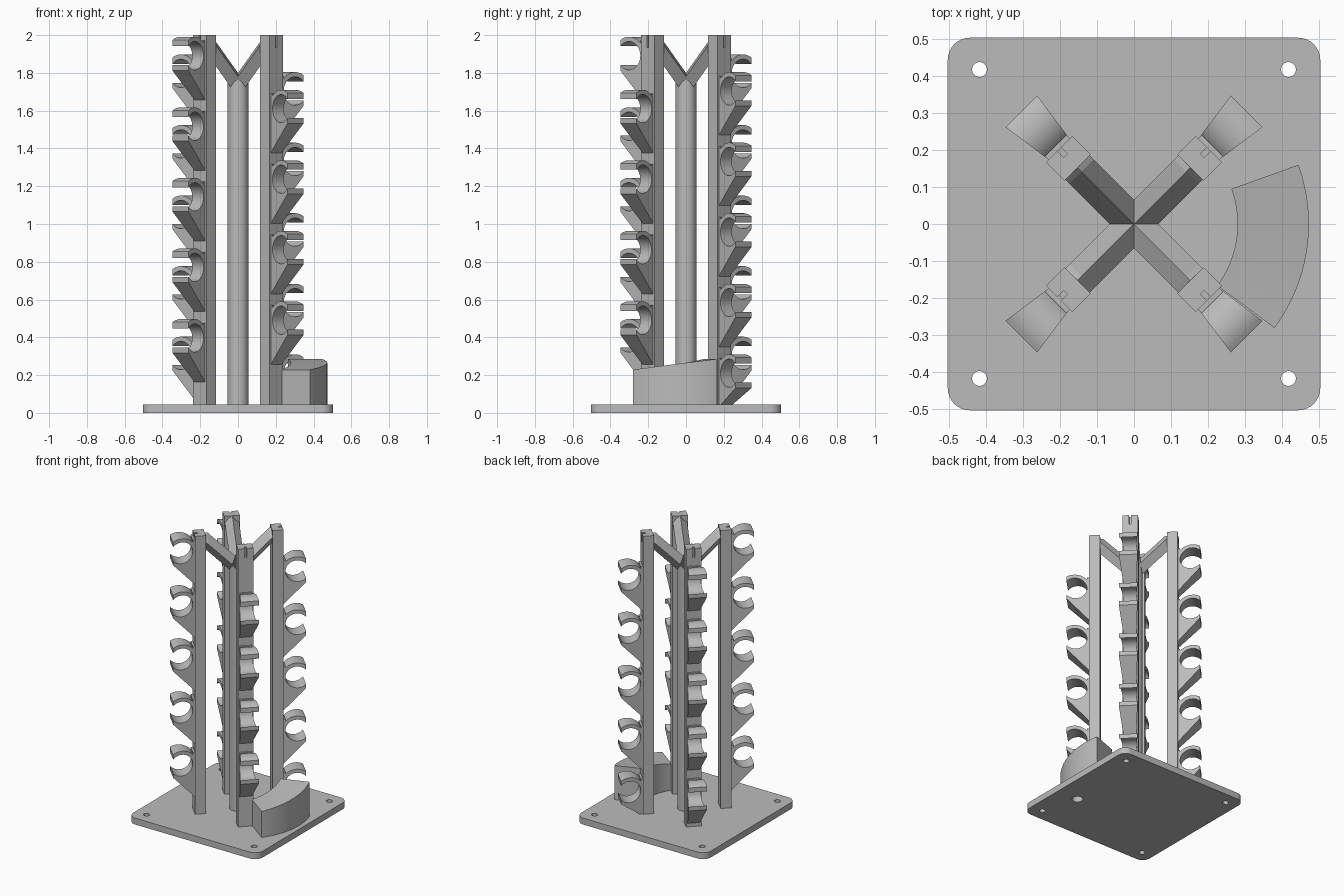
import bpy, bmesh
from math import sin, cos, radians, pi
from mathutils import Matrix

cube = bpy.data.objects.get("Cube")
if cube:
    bpy.data.objects.remove(cube, do_unlink=True)

grey = bpy.data.materials.new("plain grey")
grey.use_nodes = True
COLOUR = (0.5, 0.5, 0.5, 1)
grey.diffuse_color = COLOUR
grey.node_tree.nodes["Principled BSDF"].inputs["Base Color"].default_value = COLOUR


def loft(name, sections, turn=0):
    """Skin matching rings of points, cap both ends, turn about z."""
    bm = bmesh.new()
    rings = [[bm.verts.new(p) for p in s] for s in sections]
    n = len(rings[0])
    for a, b in zip(rings, rings[1:]):
        for i in range(n):
            j = (i + 1) % n
            bm.faces.new((a[i], a[j], b[j], b[i]))
    bm.faces.new(rings[0][::-1])
    bm.faces.new(rings[-1])
    bmesh.ops.recalc_face_normals(bm, faces=bm.faces)
    bm.transform(Matrix.Rotation(turn, 4, 'Z'))
    mesh = bpy.data.meshes.new(name)
    bm.to_mesh(mesh)
    bm.free()
    mesh.materials.append(grey)
    obj = bpy.data.objects.new(name, mesh)
    bpy.context.collection.objects.link(obj)
    return obj


def activate(obj):
    bpy.ops.object.select_all(action='DESELECT')
    obj.select_set(True)
    bpy.context.view_layer.objects.active = obj


def smooth(obj):
    activate(obj)
    bpy.ops.object.shade_smooth_by_angle(angle=radians(30))


def cut(obj, cutter):
    mod = obj.modifiers.new("cut", 'BOOLEAN')
    mod.operation, mod.solver, mod.object = 'DIFFERENCE', 'EXACT', cutter
    activate(obj)
    bpy.ops.object.modifier_apply(modifier=mod.name)
    bpy.data.objects.remove(cutter, do_unlink=True)


def arc(cx, cy, r, start, end, n):
    return [(cx + r * cos(radians(start + (end - start) * i / n)),
             cy + r * sin(radians(start + (end - start) * i / n))) for i in range(n + 1)]


def upright(name, outline, z0, z1, turn=0):
    return loft(name, [[(x, y, z) for x, y in outline] for z in (z0, z1)], turn)


def rod(name, x, y, r, z0, z1):
    return upright(name, arc(x, y, r, 0, 360, 32)[:-1], z0, z1)


def box(name, x0, x1, half, z0, z1, turn):
    return upright(name, [(x0, -half), (x1, -half), (x1, half), (x0, half)], z0, z1, turn)


# Base plate with rounded corners and screw holes
BASE_TOP = 0.045
SIDE, ROUND = 0.504, 0.06
inner = SIDE - ROUND
outline = []
for k, (sx, sy) in enumerate([(1, 1), (-1, 1), (-1, -1), (1, -1)]):
    outline += arc(sx * inner, sy * inner, ROUND, 90 * k, 90 * k + 90, 8)
base = upright("base_plate", outline, 0, BASE_TOP)
for sx in (-1, 1):
    for sy in (-1, 1):
        cut(base, rod("screw_cutter", sx * 0.418, sy * 0.418, 0.02, -0.1, 0.1))
cut(base, rod("socket_cutter", 0.34, -0.16, 0.035, -0.1, 0.1))
smooth(base)

# Curved ramp block, its top rising along the arc
sections = []
for i in range(25):
    t = i / 24
    a = radians(-36.5 + 56.3 * t)
    top = 0.228 + 0.057 * t
    sections.append([(r * cos(a), r * sin(a), z) for r, z in
                     ((0.28, 0.04), (0.473, 0.04), (0.473, top), (0.28, top))])
ramp = loft("ramp_block", sections)
cut(ramp, rod("socket_cutter", 0.34, -0.16, 0.035, -0.1, 0.18))
smooth(ramp)

# Central column
smooth(rod("central_column", 0, 0, 0.055, 0.04, 1.78))

# Clip outline in radius and height above its foot: gusset, hook and open ring
HOOK_R, HOOK_Z = 0.375, 0.235
clip_profile = ([(0.28, -0.005), (0.285, 0), (0.43, 0.156)]
                + arc(HOOK_R, HOOK_Z, 0.075, -42, -318, 28)
                + arc(HOOK_R, HOOK_Z, 0.1, 56, 145, 12)
                + [(0.3, 0.29), (0.3, 0.315), (0.28, 0.315)])


def clip(name, foot, turn):
    # the sides fan out from the centre
    pts = [(r, max(z + foot, 0.03)) for r, z in clip_profile]
    smooth(loft(name, [[(r, s * 0.14 * r, z) for r, z in pts] for s in (-1, 1)], turn))


# Posts, braces and clips; the clips step down from post to post
PITCH = 0.3735
POSTS = [("front_right", 225, 5), ("back_right", 135, 5),
         ("back_left", 45, 5), ("front_left", 315, 4)]
for k, (place, angle, count) in enumerate(POSTS):
    turn = radians(angle)
    post = box(place + "_post", 0.216, 0.286, 0.05, 0.04, 2.0, turn)
    cut(post, box("slot_cutter", 0.262, 0.3, 0.007, 1.935, 2.1, turn))

    # Diamond section brace rising to the post
    brace = []
    for r in (0, 0.2, 0.23):
        z = 1.735 + r
        brace.append([(r, 0, min(z + 0.065, 1.999)), (r, 0.046, z),
                      (r, 0, z - 0.065), (r, -0.046, z)])
    loft(place + "_brace", brace, turn)

    for n in range(count):
        clip(f"{place}_clip_{n + 1}", 1.656 - PITCH * (n + k / 4), turn)
